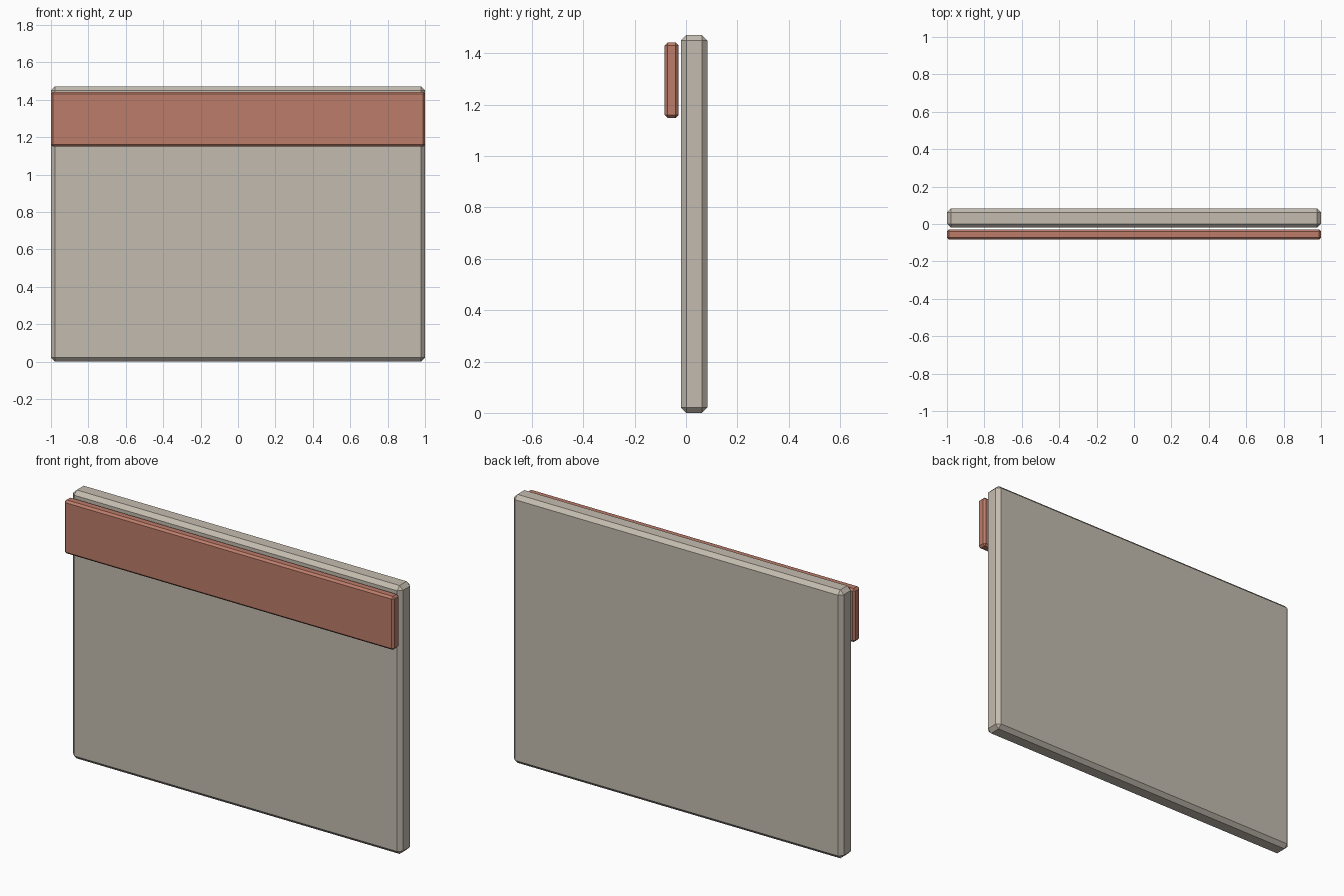
import bpy
import bmesh
from mathutils import Vector

if "Cube" in bpy.data.objects:
    bpy.data.objects.remove(bpy.data.objects["Cube"])


def material(name, color):
    m = bpy.data.materials.new(name)
    m.diffuse_color = (*color, 1)
    m.use_nodes = True
    m.node_tree.nodes["Principled BSDF"].inputs["Base Color"].default_value = m.diffuse_color
    return m


def chamfered_slab(name, low, high, chamfer, mat):
    """Box between two corners with every edge cut flat."""
    low, high = Vector(low), Vector(high)
    bm = bmesh.new()
    bmesh.ops.create_cube(bm, size=1)
    bmesh.ops.scale(bm, vec=high - low, verts=bm.verts)
    bmesh.ops.bevel(bm, geom=bm.edges[:], offset=chamfer, segments=1,
                    affect='EDGES', profile=0.5)
    mesh = bpy.data.meshes.new(name)
    bm.to_mesh(mesh)
    bm.free()
    mesh.materials.append(mat)
    obj = bpy.data.objects.new(name, mesh)
    obj.location = (low + high) / 2
    bpy.context.collection.objects.link(obj)
    return obj


stone = material("warm_grey", (0.55, 0.50, 0.43))
clay = material("clay_red", (0.50, 0.20, 0.142))

# Main upright board
chamfered_slab("board", (-1, -0.02, 0), (1, 0.083, 1.471), 0.021, stone)

# Separate strip floating just in front of the top edge
chamfered_slab("front_strip", (-1, -0.083, 1.149), (1, -0.029, 1.442), 0.011, clay)
